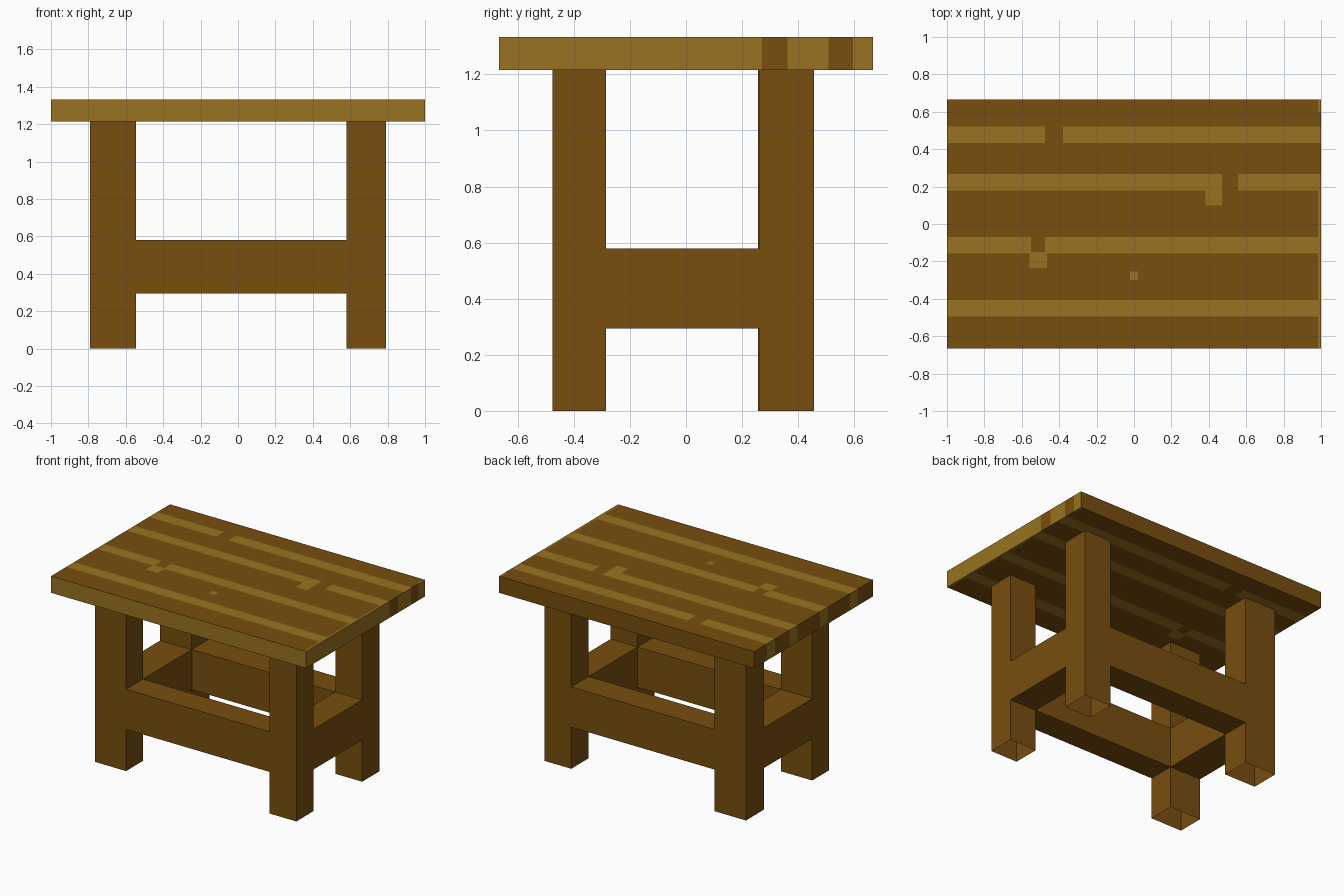
import bpy, bmesh

if "Cube" in bpy.data.objects:
    bpy.data.objects.remove(bpy.data.objects["Cube"])


def make_material(name, rgb):
    m = bpy.data.materials.new(name)
    m.diffuse_color = (*rgb, 1)
    m.use_nodes = True
    m.node_tree.nodes["Principled BSDF"].inputs["Base Color"].default_value = m.diffuse_color
    return m


DARK = make_material("dark wood", (0.188, 0.077, 0.0045))
LIGHT = make_material("light wood grain", (0.319, 0.171, 0.015))


def add_object(name, bm, mats):
    me = bpy.data.meshes.new(name)
    bm.to_mesh(me)
    bm.free()
    for m in mats:
        me.materials.append(m)
    ob = bpy.data.objects.new(name, me)
    bpy.context.collection.objects.link(ob)
    return ob


def box(name, x, y, z, skip_axis):
    """Box between ranges, left open at both ends of skip_axis."""
    bm = bmesh.new()
    bmesh.ops.create_cube(bm, size=1)
    ends = [f for f in bm.faces if abs(f.normal[skip_axis]) > 0.9]
    bmesh.ops.delete(bm, geom=ends, context='FACES_ONLY')
    for v in bm.verts:
        v.co = [r[0] if c < 0 else r[1] for c, r in zip(v.co, (x, y, z))]
    return add_object(name, bm, [DARK])


# Legs: hollow posts, open underneath
XL, XR = (-0.79, -0.545), (0.58, 0.79)
YF, YB = (-0.475, -0.285), (0.262, 0.457)
TOP_Z, BOTTOM_Z = 1.333, 1.215
for xn, x in (("left", XL), ("right", XR)):
    for yn, y in (("front", YF), ("back", YB)):
        if (xn, yn) == ("left", "back"):
            y = (0.257, 0.457)
        box(f"{yn}_{xn}_leg", x, y, (0, BOTTOM_Z), 2)

# Stretchers, flush with the legs
RAIL = (0.295, 0.58)
for n, y in (("front", YF), ("back", YB)):
    box(n + "_stretcher", (XL[1], XR[0]), y, RAIL, 0)
for n, x in (("left", XL), ("right", XR)):
    box(n + "_stretcher", x, (YF[1], YB[0]), RAIL, 1)

# Table top: light grain areas (x0, x1, y0, y1), cut into the slab
EDGE = 0.985
HX, HY = 1.0, 0.666
GRAIN = [
    (-HX, -0.475, 0.432, 0.522), (-0.38, HX, 0.432, 0.522),
    (-HX, 0.47, 0.18, 0.267), (0.382, 0.47, 0.10, 0.18), (0.555, HX, 0.18, 0.267),
    (-HX, -0.55, -0.158, -0.07), (-0.475, HX, -0.158, -0.07),
    (-0.56, -0.465, -0.235, -0.15),
    (-0.022, 0.022, -0.3, -0.255),
    (-HX, HX, -0.495, -0.407),
    (EDGE, HX, -HY, 0.267), (EDGE, HX, 0.60, HY),
]
# Dark bands on the right end of the slab
END_DARK = [(0.27, 0.362), (0.507, 0.595)]


def is_grain(x, y):
    return any(a < x < b and c < y < d for a, b, c, d in GRAIN)


xs = sorted({v for g in GRAIN for v in g[:2]} | {-HX, HX})
ys = sorted({v for g in GRAIN for v in g[2:]} | {-HY, HY}
            | {v for b in END_DARK for v in b})
bm = bmesh.new()
grid = {(i, j, k): bm.verts.new((x, y, z))
        for i, x in enumerate(xs) for j, y in enumerate(ys)
        for k, z in enumerate((BOTTOM_Z, TOP_Z))}


def face(keys, grain):
    f = bm.faces.new([grid[k] for k in keys])
    f.material_index = int(grain)


nx, ny = len(xs) - 1, len(ys) - 1
for i in range(nx):
    for j in range(ny):
        g = is_grain((xs[i] + xs[i + 1]) / 2, (ys[j] + ys[j + 1]) / 2)
        q = [(i, j), (i + 1, j), (i + 1, j + 1), (i, j + 1)]
        face([(a, b, 1) for a, b in q], g)
        face([(a, b, 0) for a, b in reversed(q)], g)
# Front edge light, back edge dark
for i in range(nx):
    face([(i, 0, 0), (i + 1, 0, 0), (i + 1, 0, 1), (i, 0, 1)], True)
    face([(i + 1, ny, 0), (i, ny, 0), (i, ny, 1), (i + 1, ny, 1)], False)
# Left end continues the stripes, right end light with dark bands
for j in range(ny):
    y = (ys[j] + ys[j + 1]) / 2
    face([(0, j + 1, 0), (0, j, 0), (0, j, 1), (0, j + 1, 1)], is_grain(-0.99, y))
    face([(nx, j, 0), (nx, j + 1, 0), (nx, j + 1, 1), (nx, j, 1)],
         not any(a < y < b for a, b in END_DARK))
loose = [v for v in bm.verts if not v.link_faces]
bmesh.ops.delete(bm, geom=loose, context='VERTS')
add_object("table_top", bm, [DARK, LIGHT])
